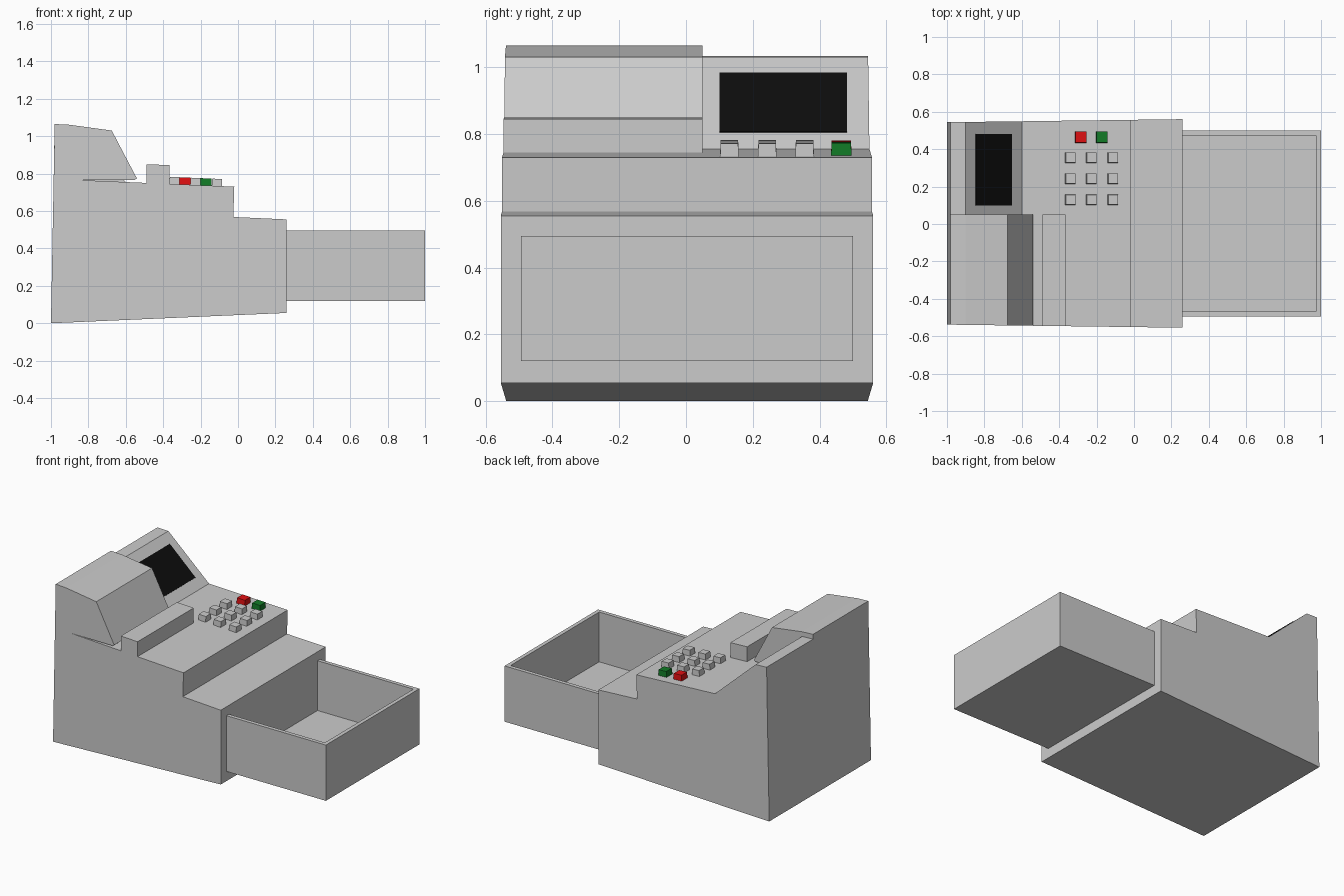
import bpy, bmesh, math
from mathutils import Matrix

if "Cube" in bpy.data.objects:
    bpy.data.objects.remove(bpy.data.objects["Cube"])


def material(name, rgb):
    m = bpy.data.materials.new(name)
    m.diffuse_color = (*rgb, 1)
    m.use_nodes = True
    m.node_tree.nodes["Principled BSDF"].inputs["Base Color"].default_value = m.diffuse_color
    return m


GREY = material("casing grey", (0.6, 0.6, 0.6))
BLACK = material("screen black", (0.004, 0.004, 0.004))
RED = material("red key", (0.75, 0.005, 0.006))
GREEN = material("green key", (0.006, 0.2, 0.02))

MID_Y = 0.003     # centre line of the casing
SPLIT_Y = 0.05    # border between printer and display
SLOPE = 0.0426    # fall of the key panel towards the drawer


def half_width(x):
    """The casing widens slightly towards the drawer end."""
    return 0.541 + (x + 1) / 1.26 * 0.0165


def panel_z(x):
    return 0.73 - SLOPE * (x + 0.02)


def finish(name, bm, mat):
    bmesh.ops.recalc_face_normals(bm, faces=bm.faces)
    me = bpy.data.meshes.new(name)
    bm.to_mesh(me)
    bm.free()
    me.materials.append(mat)
    ob = bpy.data.objects.new(name, me)
    bpy.context.collection.objects.link(ob)
    return ob


def prism(name, profile, near=None, far=None, mat=GREY):
    """Extrude an x/z profile across y; an open end follows the casing taper."""
    bm = bmesh.new()
    rows = []
    for side, limit in ((-1, near), (1, far)):
        rows.append([bm.verts.new(
            (x, limit if limit is not None else MID_Y + side * half_width(x), z))
            for x, z in profile])
    bm.faces.new(rows[0])
    bm.faces.new(rows[1][::-1])
    n = len(profile)
    for i in range(n):
        j = (i + 1) % n
        bm.faces.new((rows[0][i], rows[1][i], rows[1][j], rows[0][j]))
    return finish(name, bm, mat)


# Main casing with the stepped front
prism("casing", [(-1, 0), (0.26, 0.055), (0.26, 0.555), (-0.025, 0.568),
                 (-0.02, 0.73), (-0.9855, panel_z(-0.9855))])

# Display housing with its sloped face
prism("display_housing", [(-0.9855, panel_z(-0.9855)), (-0.6, panel_z(-0.6)),
                          (-0.9, 1.03), (-0.981, 1.033)], near=SPLIT_Y)

# Printer housing, overhanging a thin paper slot
prism("printer_housing", [(-0.9855, panel_z(-0.9855)), (-0.87, panel_z(-0.87)),
                          (-0.55, 0.767), (-0.541, 0.775), (-0.675, 1.03),
                          (-0.9, 1.061), (-0.98, 1.065)], far=SPLIT_Y)

# Raised bar in front of the paper slot
prism("paper_bar", [(-0.49, panel_z(-0.49) - 0.002), (-0.365, panel_z(-0.365) - 0.002),
                    (-0.365, 0.845), (-0.49, 0.85)], far=SPLIT_Y)


# Screen plate lying on the sloped display face
def display_point(x, lift):
    dx, dz = -0.3, 1.03 - panel_z(-0.6)
    length = math.hypot(dx, dz)
    t = (x + 0.6) / dx
    return (x + lift * dz / length, panel_z(-0.6) + t * dz - lift * dx / length)


prism("screen", [display_point(-0.655, -0.002), display_point(-0.655, 0.003),
                 display_point(-0.847, 0.003), display_point(-0.847, -0.002)],
      near=0.1, far=0.482, mat=BLACK)


# Keys, slightly narrower at the top and tilted with the panel
def key(name, x, y, size, height, mat):
    bm = bmesh.new()
    bmesh.ops.create_cube(bm, size=1)
    for v in bm.verts:
        top = v.co.z > 0
        s = size * (0.93 if top else 1)
        v.co.x *= s
        v.co.y *= s
        v.co.z = height if top else -0.004
    bm.transform(Matrix.Translation((x, y, panel_z(x)))
                 @ Matrix.Rotation(math.atan(SLOPE), 4, 'Y'))
    finish(name, bm, mat)


for row, ky in enumerate((0.13, 0.243, 0.355)):
    for col, kx in enumerate((-0.34, -0.228, -0.113)):
        key(f"key_{row + 1}_{col + 1}", kx, ky, 0.056, 0.038, GREY)
key("red_key", -0.285, 0.465, 0.062, 0.038, RED)
key("green_key", -0.172, 0.465, 0.062, 0.038, GREEN)

# Open drawer: a box with its top inset and pushed down
bm = bmesh.new()
bmesh.ops.create_cube(bm, size=1)
for v in bm.verts:
    v.co.x = 1.0 if v.co.x > 0 else 0.222
    v.co.y = 0.5 if v.co.y > 0 else -0.494
    v.co.z = 0.495 if v.co.z > 0 else 0.12
lid = max(bm.faces, key=lambda f: f.calc_center_median().z)
bmesh.ops.inset_region(bm, faces=[lid], thickness=0.037)
inner = bmesh.ops.extrude_face_region(bm, geom=[lid])
bmesh.ops.translate(bm, vec=(0, 0, -0.335),
                    verts=[g for g in inner["geom"] if isinstance(g, bmesh.types.BMVert)])
if lid.is_valid:
    bmesh.ops.delete(bm, geom=[lid], context='FACES_ONLY')
finish("drawer", bm, GREY)
